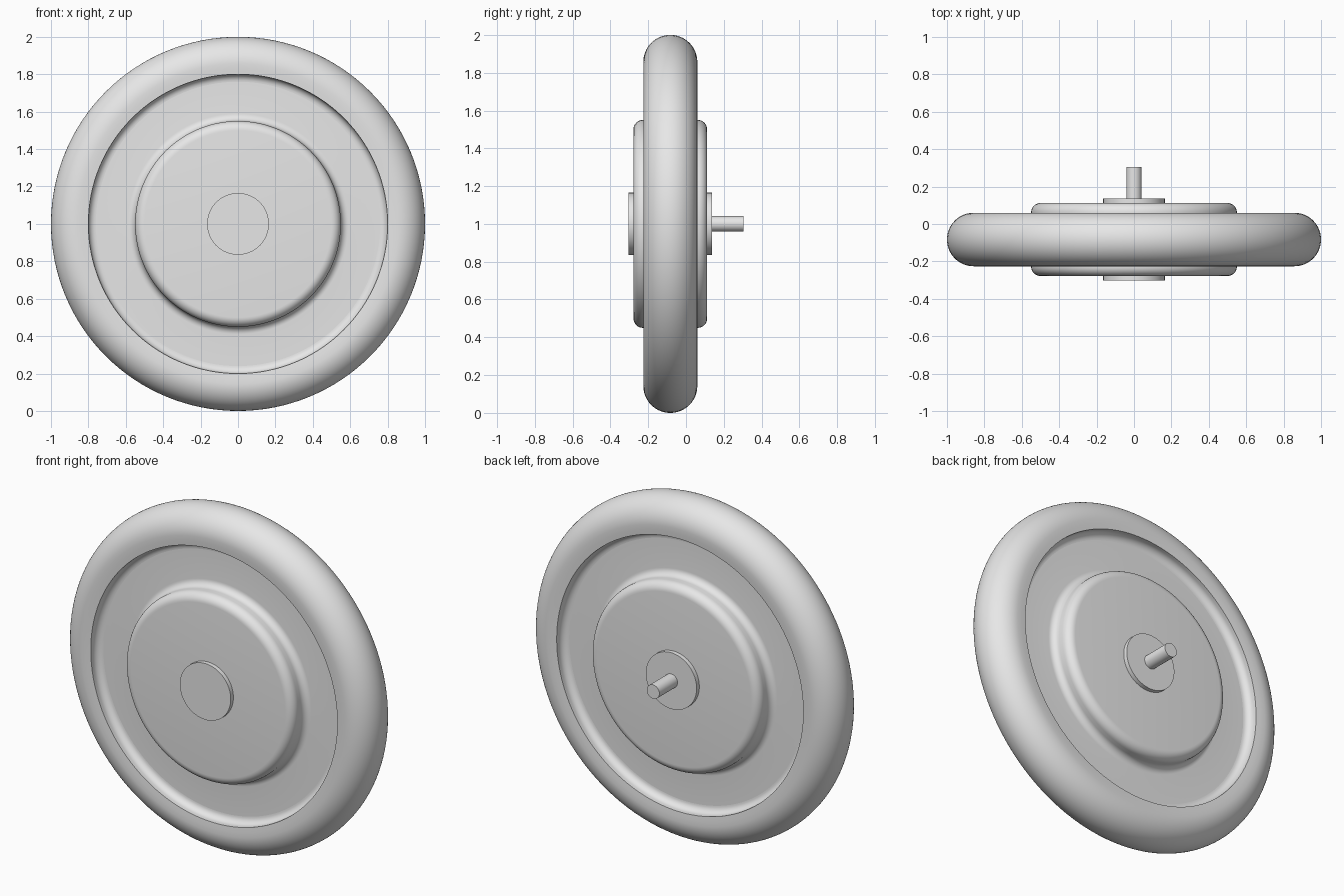
import bpy, bmesh
from math import cos, sin, pi, radians
from mathutils import Vector

cube = bpy.data.objects.get("Cube")
if cube:
    bpy.data.objects.remove(cube, do_unlink=True)

MID_Y = -0.083   # centre plane of the wheel
AXLE_Z = 1.0     # height of the axle line
WEB = 0.08       # half thickness of the recessed web

grey = bpy.data.materials.new("plain_grey")
grey.use_nodes = True
grey.diffuse_color = (0.8, 0.8, 0.8, 1)
grey.node_tree.nodes["Principled BSDF"].inputs["Base Color"].default_value = (0.8, 0.8, 0.8, 1)


def arc(r, h, size, start, end, steps=8):
    """Arc of (radius, height) points around a centre, angles in degrees."""
    angles = [radians(start + (end - start) * i / steps) for i in range(steps + 1)]
    return [(r + size * cos(a), h + size * sin(a)) for a in angles]


def both_sides(profile):
    """Continue a profile with its reflection across the wheel plane."""
    back = [(r, -h) for r, h in reversed(profile) if h > 1e-6]
    return profile + back


def lathe(name, profile, closed=False, segments=128, mid=MID_Y):
    """Turn a (radius, height) profile around the y axis."""
    bm = bmesh.new()
    verts = [bm.verts.new((r, -h, 0)) for r, h in profile]
    edges = [bm.edges.new(pair) for pair in zip(verts, verts[1:])]
    if closed:
        edges.append(bm.edges.new((verts[-1], verts[0])))
    bmesh.ops.spin(bm, geom=verts + edges, cent=(0, 0, 0), axis=(0, 1, 0),
                   angle=2 * pi, steps=segments)
    bmesh.ops.remove_doubles(bm, verts=bm.verts, dist=1e-5)
    bmesh.ops.recalc_face_normals(bm, faces=bm.faces)
    mesh = bpy.data.meshes.new(name)
    bm.to_mesh(mesh)
    bm.free()
    mesh.materials.append(grey)
    obj = bpy.data.objects.new(name, mesh)
    obj.location = Vector((0, mid, AXLE_Z))
    bpy.context.collection.objects.link(obj)
    bpy.ops.object.select_all(action='DESELECT')
    obj.select_set(True)
    bpy.context.view_layer.objects.active = obj
    bpy.ops.object.shade_smooth_by_angle(angle=radians(35))
    return obj


# Tyre: round tread, flat lip and a coved inner wall
cove = arc(0.76, WEB + 0.04, 0.04, -90, 0)
lip = [(0.80, 0.139), (0.83, 0.142)]
tread = arc(0.857, 0, 0.143, 90, 0, 16)
lathe("tyre", both_sides(cove + lip + tread), closed=True)

# Disc: raised hub with rounded shoulders, coved into the web
shoulder = arc(0.50, 0.145, 0.05, 90, 0)
hub_cove = arc(0.59, WEB + 0.04, 0.04, 180, 270)
lathe("hub_disc", both_sides([(0, 0.195)] + shoulder + hub_cove + [(0.78, WEB)]))

# Bearing caps standing proud of the hub on both sides
lathe("bearing_caps", both_sides([(0, 0.22), (0.165, 0.22)]), segments=64)

# Axle stub out of the back
lathe("axle", [(0, 0), (0.041, 0), (0.041, -0.305), (0, -0.305)], segments=32, mid=0)
